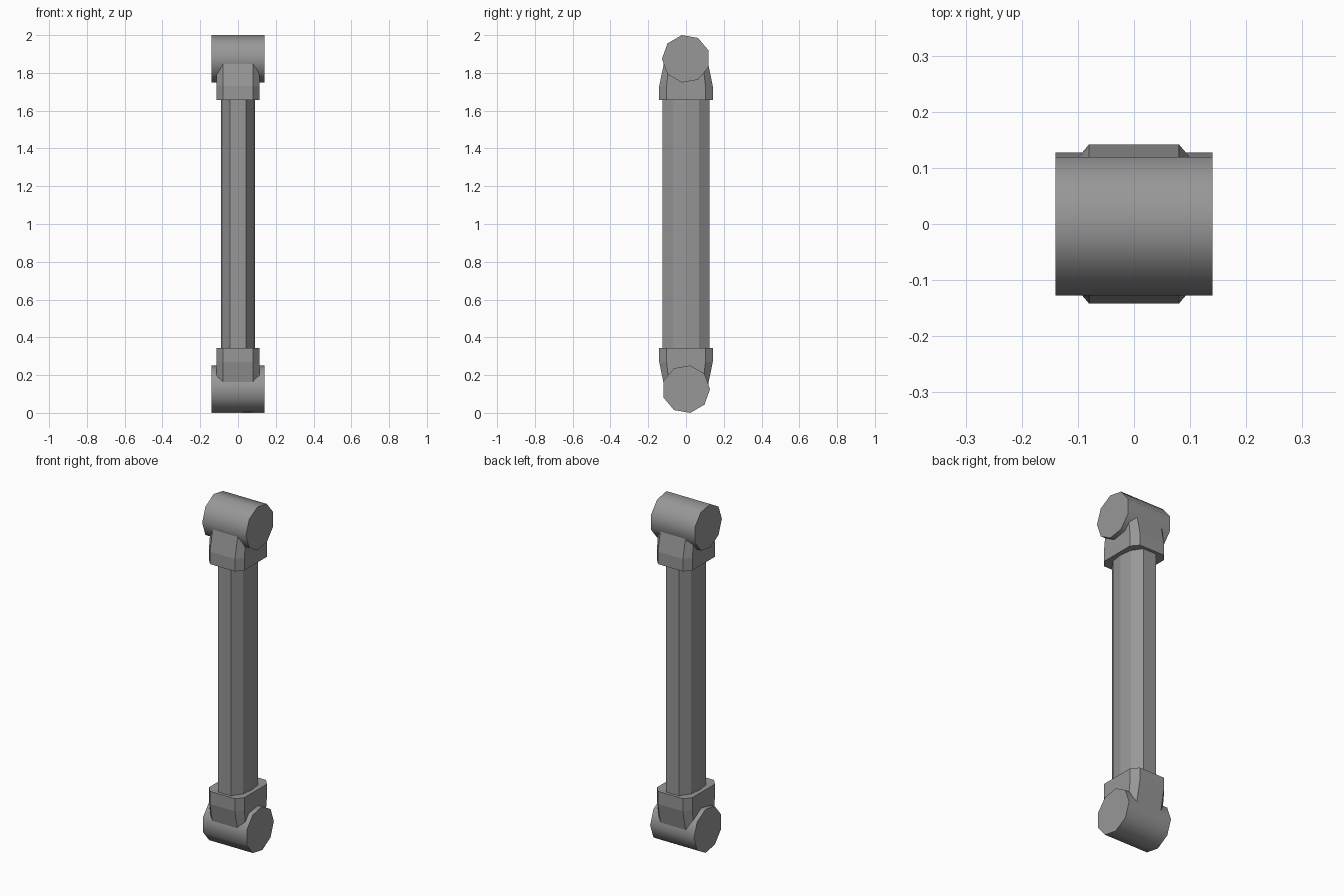
import bpy, bmesh, math

if "Cube" in bpy.data.objects:
    bpy.data.objects.remove(bpy.data.objects["Cube"])

steel = bpy.data.materials.new("grey_metal")
steel.diffuse_color = (0.31, 0.31, 0.31, 1)
steel.use_nodes = True
steel.node_tree.nodes["Principled BSDF"].inputs["Base Color"].default_value = steel.diffuse_color


def loft(name, rings):
    """Closed solid through a list of equally sized point rings."""
    bm = bmesh.new()
    loops = [[bm.verts.new(p) for p in ring] for ring in rings]
    n = len(loops[0])
    for a, b in zip(loops, loops[1:]):
        for i in range(n):
            j = (i + 1) % n
            bm.faces.new((a[i], a[j], b[j], b[i]))
    bm.faces.new(loops[0])
    bm.faces.new(loops[-1])
    bmesh.ops.recalc_face_normals(bm, faces=bm.faces)
    mesh = bpy.data.meshes.new(name)
    bm.to_mesh(mesh)
    bm.free()
    mesh.materials.append(steel)
    obj = bpy.data.objects.new(name, mesh)
    bpy.context.collection.objects.link(obj)
    return obj


def octagon(x_in, x_out, y_in, y_out, z):
    """Rectangle with chamfered corners."""
    quarter = [(x_out, y_in), (x_in, y_out)]
    pts = quarter + [(-x, y) for x, y in reversed(quarter)]
    pts += [(-x, -y) for x, y in pts]
    return [(x, y, z) for x, y in pts]


# Shaft: chamfered bar with a shallow ridge down each side
def shaft_ring(z):
    half = [(0.09, 0), (0.08, 0.07), (0.042, 0.125), (-0.042, 0.125), (-0.08, 0.07)]
    return [(x, y, z) for x, y in half + [(-x, -y) for x, y in half]]


loft("shaft", [shaft_ring(0.28), shaft_ring(1.72)])

# Both ends are the same, the lower one turned half round about the x axis
R = 0.1275
for end, s in (("upper", 1), ("lower", -1)):
    def place(ring):
        return [(x, s * y, 1 + s * (z - 1)) for x, y, z in ring]

    # Collar: straight band, then tapering into the roller
    loft(end + "_collar", [place(r) for r in (
        octagon(0.08, 0.113, 0.103, 0.142, 1.657),
        octagon(0.08, 0.113, 0.103, 0.142, 1.73),
        octagon(0.08, 0.113, 0.088, 0.115, 1.86))])

    # Roller: nine-sided barrel lying along x
    angles = [math.pi + i * math.tau / 9 for i in range(9)]
    roller = loft(end + "_roller", [
        place([(x, R * math.cos(a), 1.8745 + R * math.sin(a)) for a in angles])
        for x in (-0.14, 0.14)])
    bpy.ops.object.select_all(action='DESELECT')
    roller.select_set(True)
    bpy.context.view_layer.objects.active = roller
    bpy.ops.object.shade_smooth_by_angle(angle=math.radians(50))
